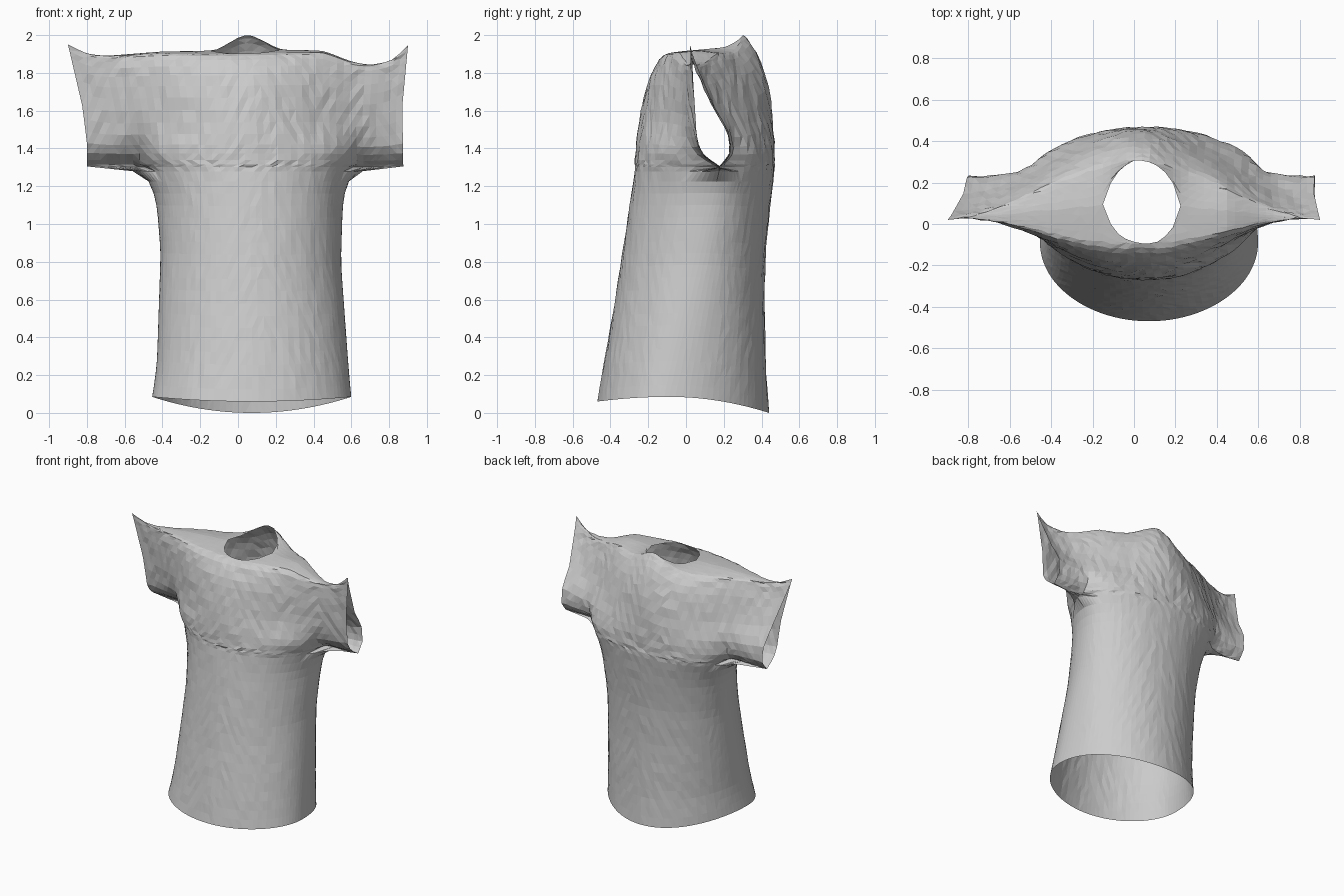
import bpy, bmesh, math, random

random.seed(4)
if "Cube" in bpy.data.objects:
    bpy.data.objects.remove(bpy.data.objects["Cube"])

COLS, BODY_ROWS, CHEST_ROWS, CAP_ROWS = 48, 20, 14, 4
ARMPIT = 1.29
CHEST_FRONT, CHEST_BACK, ARMPIT_Y = -0.27, 0.468, 0.18


def mix(a, b, t):
    return a + (b - a) * t


def ramp(t, *stops):
    """Piecewise linear curve through (position, value) stops."""
    for (a, va), (b, vb) in zip(stops, stops[1:]):
        if t <= b:
            return mix(va, vb, max(0, (t - a) / (b - a)))
    return stops[-1][1]


def bell(u):
    return 0.5 + 0.5 * math.cos(math.pi * u)


def arc(s):
    return math.sqrt(max(0, 1 - s * s))


def body_point(u, t, front):
    """Torso tube from the hem (t=0) to the armpit (t=1)."""
    a = u * math.pi / 2
    hem = mix(0.06 if front else 0, 0.085, math.sin(a) ** 2)
    z = mix(hem, ARMPIT, t)
    left = ramp(z, (0.08, -0.455), (0.25, -0.43), (0.85, -0.41), (1.1, -0.43), (1.2, -0.455), (ARMPIT, -0.5))
    right = ramp(z, (0.08, 0.6), (0.25, 0.585), (0.8, 0.545), (1.1, 0.555), (1.2, 0.57), (ARMPIT, 0.61))
    if front:
        mid = ramp(z, (0.06, -0.47), (0.6, -0.375), (ARMPIT, CHEST_FRONT))
    else:
        mid = ramp(z, (0, 0.44), (0.2, 0.425), (0.6, 0.415), (0.9, 0.425), (ARMPIT, CHEST_BACK))
    side = mix(-0.09, ARMPIT_Y, t)
    return (mix(left, right, math.sin(a) / 2 + 0.5), mix(side, mid, math.cos(a)), z)


def shoulder_edge(u, front):
    """Ridge of the shoulder, and the edge where the chest or back rolls over to it."""
    x = u * 0.9
    top = ramp(x, (-0.9, 1.95), (-0.8, 1.9), (-0.7, 1.89), (-0.4, 1.915), (0.2, 1.925),
               (0.45, 1.92), (0.6, 1.86), (0.7, 1.84), (0.82, 1.865), (0.9, 1.945))
    ridge = mix(0.11, 0.02, abs(u))
    if front:
        return ridge, top, ridge - 0.2 * bell(u), top - 0.02 * bell(u)
    collar = math.exp(-((x - 0.05) / 0.15) ** 2)
    return ridge, top, ridge + 0.2 * bell(u), top + mix(-0.03 * bell(u), 0.077, collar)


def chest_point(u, v, front):
    """Chest and sleeves from the underarm (v=0) to the shoulder edge (v=1)."""
    left = ramp(v, (0, -0.8), (0.2, -0.8), (0.5, -0.825), (1, -0.9))
    right = ramp(v, (0, 0.875), (0.5, 0.87), (1, 0.9))
    x = mix(left, right, u / 2 + 0.5)
    _, _, edge_y, edge_z = shoulder_edge(u, front)
    if front:
        side = ramp(v, (0, ARMPIT_Y), (0.08, 0.1), (0.18, 0.06), (1, 0.04))
        dome, mid = math.sqrt(1 - v ** 1.6), CHEST_FRONT
    else:
        side = ramp(v, (0, ARMPIT_Y), (0.1, 0.235), (0.3, 0.23), (0.5, 0.16), (0.8, 0.1), (1, 0.05))
        dome, mid = (1 - v ** 3) ** 0.75, CHEST_BACK
    # The torso's round section fades into the broad sleeve section
    fade = min(1, v / 0.45)
    depth = mix(arc((x - 0.055) / 0.56), bell(u), fade * fade * (3 - 2 * fade))
    return (x, mix(edge_y, mix(side, mid, depth), dome), mix(ARMPIT + 0.015, edge_z, v))


def cap_point(u, w, front):
    """Top of the shoulder, stopping short at the round neck opening."""
    ridge, top, edge_y, edge_z = shoulder_edge(u, front)
    k = arc((u * 0.9 - 0.04) / 0.175)
    rim_y = ridge + (-0.2 if front else 0.2) * k
    return (u * 0.9, mix(edge_y, rim_y, w), mix(edge_z, mix(top, edge_z, k), w))


def add_sheet(bm, front):
    """One half of the garment, as a grid of columns and rows."""
    levels = [(body_point, r / (BODY_ROWS - 1)) for r in range(BODY_ROWS)]
    levels += [(chest_point, 0.5 - 0.5 * math.cos(math.pi * r / CHEST_ROWS)) for r in range(CHEST_ROWS + 1)]
    levels += [(cap_point, (r + 1) / CAP_ROWS) for r in range(CAP_ROWS)]
    rows = [[bm.verts.new(point(2 * c / COLS - 1, t, front)) for c in range(COLS + 1)]
            for point, t in levels]
    for low, high in zip(rows, rows[1:]):
        for c in range(COLS):
            quad = (low[c], low[c + 1], high[c + 1], high[c])
            bm.faces.new(quad if front else quad[::-1])


# Shirt: front and back sheets welded at the sides, underarms and shoulders
bm = bmesh.new()
add_sheet(bm, True)
add_sheet(bm, False)
bmesh.ops.remove_doubles(bm, verts=bm.verts[:], dist=0.003)

# Soften the folds, keeping the hem, cuffs and neck rim in place
inner = [v for v in bm.verts if not v.is_boundary]
for _ in range(2):
    bmesh.ops.smooth_vert(bm, verts=inner, factor=0.5, use_axis_x=True, use_axis_y=True, use_axis_z=True)

# Slight cloth unevenness, stronger around the shoulders
for vert in inner:
    amount = 0.005 if vert.co.z > ARMPIT else 0.002
    vert.co.y += random.uniform(-amount, amount)
bmesh.ops.triangulate(bm, faces=bm.faces[:])

mesh = bpy.data.meshes.new("shirt")
bm.to_mesh(mesh)
bm.free()
shirt = bpy.data.objects.new("shirt", mesh)
bpy.context.collection.objects.link(shirt)

# Plain grey cloth
cloth = bpy.data.materials.new("grey cloth")
cloth.use_nodes = True
grey = (0.6, 0.6, 0.6, 1)
cloth.diffuse_color = grey
cloth.node_tree.nodes["Principled BSDF"].inputs["Base Color"].default_value = grey
mesh.materials.append(cloth)
